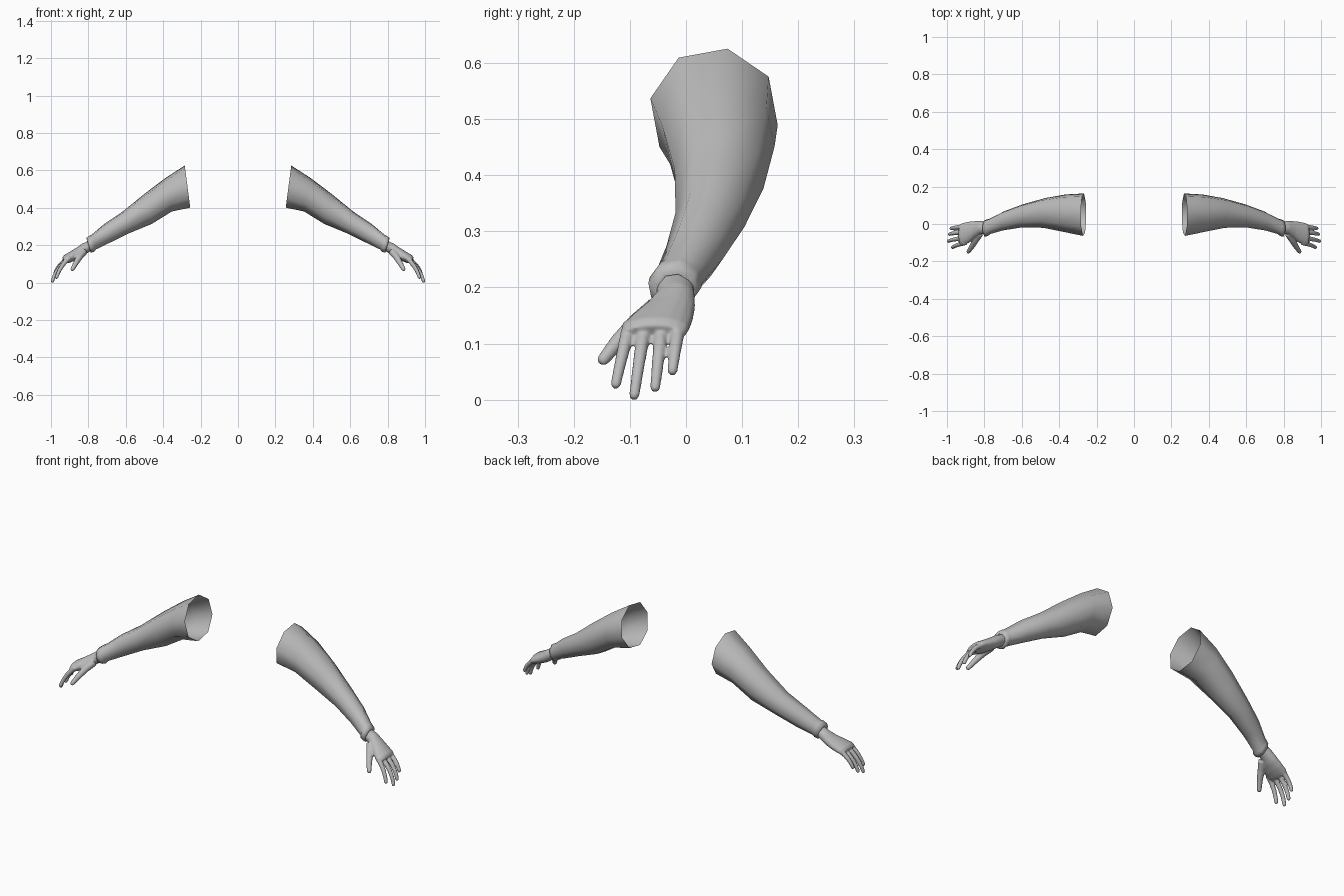
import bpy, bmesh, math
from mathutils import Vector

if "Cube" in bpy.data.objects:
    bpy.data.objects.remove(bpy.data.objects["Cube"])

grey = bpy.data.materials.new("cloth grey")
grey.diffuse_color = (0.5, 0.5, 0.5, 1)
grey.use_nodes = True
grey.node_tree.nodes["Principled BSDF"].inputs["Base Color"].default_value = grey.diffuse_color


def skin_rings(bm, rings, caps):
    """Bridge consecutive vertex loops, optionally closing both ends."""
    loops = [[bm.verts.new(p) for p in ring] for ring in rings]
    n = len(loops[0])
    for a, b in zip(loops, loops[1:]):
        for i in range(n):
            bm.faces.new((a[i], a[(i + 1) % n], b[(i + 1) % n], b[i]))
    if caps:
        bm.faces.new(loops[0][::-1])
        bm.faces.new(loops[-1])


def oval(x, y0, y1, z0, z1, tilt, n, start):
    """Oval section spanning y0..y1 and z0..z1; the top leans outward by tilt."""
    pts = []
    for i in range(n):
        a = math.radians(start) + math.tau * i / n
        dz = math.sin(a) * (z1 - z0) / 2
        pts.append(Vector((x + tilt * dz, (y0 + y1) / 2 + math.cos(a) * (y1 - y0) / 2,
                           (z0 + z1) / 2 + dz)))
    return pts


def digit(bm, path, r0, r1, n=10):
    """Tapered tube with a rounded tip along a path."""
    pts = [Vector(p) for p in path]
    radii = [r0 + (r1 - r0) * i / (len(pts) - 1) for i in range(len(pts))]
    end = (pts[-1] - pts[-2]).normalized()
    for f, s in ((0.55, 0.84), (0.9, 0.45)):
        pts.append(Vector(path[-1]) + end * r1 * f)
        radii.append(r1 * s)
    rings = []
    for i, (p, r) in enumerate(zip(pts, radii)):
        d = (pts[min(i + 1, len(pts) - 1)] - pts[max(i - 1, 0)]).normalized()
        u = d.cross(Vector((0, 1, 0))).normalized()
        v = d.cross(u)
        rings.append([p + r * (u * math.cos(t) + v * math.sin(t))
                      for t in (math.tau * k / n for k in range(n))])
    skin_rings(bm, rings, True)


def finish(bm, name):
    bmesh.ops.recalc_face_normals(bm, faces=bm.faces)
    for f in bm.faces:
        f.smooth = True
    me = bpy.data.meshes.new(name)
    bm.to_mesh(me)
    bm.free()
    me.materials.append(grey)
    ob = bpy.data.objects.new(name, me)
    bpy.context.collection.objects.link(ob)
    return ob


def mirror(ob):
    m = ob.modifiers.new("Mirror", 'MIRROR')
    m.use_mirror_merge = False


# Sleeve: open eight-sided tube from shoulder to a turned-in cuff
sections = [
    (0.270, -0.066, 0.166, 0.398, 0.628, 0.13),
    (0.370, -0.045, 0.160, 0.378, 0.562, 0.18),
    (0.480, -0.022, 0.140, 0.312, 0.476, 0.25),
    (0.600, -0.020, 0.106, 0.262, 0.380, 0.30),
    (0.700, -0.036, 0.068, 0.212, 0.314, 0.30),
    (0.772, -0.056, 0.030, 0.176, 0.256, 0.30),
    (0.780, -0.066, 0.028, 0.165, 0.252, 0.30),
    (0.798, -0.068, 0.022, 0.158, 0.240, 0.30),
    (0.800, -0.050, 0.010, 0.174, 0.224, 0.30),
]
bm = bmesh.new()
skin_rings(bm, [oval(*s, 8, -12) for s in sections], False)
sleeve = finish(bm, "sleeve")
mirror(sleeve)

# Hand: flattened palm fused with four curled fingers and a thumb
palm = [
    (0.785, -0.052, 0.014, 0.176, 0.226, 0.4),
    (0.820, -0.054, 0.016, 0.156, 0.208, 0.5),
    (0.850, -0.075, 0.016, 0.136, 0.186, 0.6),
    (0.885, -0.102, 0.012, 0.118, 0.164, 0.7),
    (0.915, -0.115, 0.006, 0.106, 0.146, 0.8),
    (0.928, -0.110, 0.000, 0.102, 0.132, 0.8),
]
bm = bmesh.new()
skin_rings(bm, [oval(*s, 16, 0) for s in palm], True)
# root y, tip y, tip x, tip z
fingers = [(-0.100, -0.125, 0.970, 0.028), (-0.073, -0.092, 0.992, 0.008),
           (-0.042, -0.055, 0.987, 0.022), (-0.012, -0.024, 0.978, 0.052)]
for ry, ty, tx, tz in fingers:
    root, tip = Vector((0.900, ry, 0.134)), Vector((tx, ty, tz))
    bend = Vector((tx - 0.018, (ry + ty) / 2, 0.55 * tz + 0.45 * 0.134 + 0.012))
    path = [root * (1 - t) ** 2 + bend * 2 * t * (1 - t) + tip * t * t
            for t in (k / 6 for k in range(7))]
    digit(bm, path, 0.0135, 0.0095)
digit(bm, [(0.825, -0.050, 0.165), (0.848, -0.088, 0.136),
           (0.866, -0.120, 0.105), (0.885, -0.147, 0.072)], 0.021, 0.0115)
hand = finish(bm, "hand")
r = hand.modifiers.new("Fuse", 'REMESH')
r.mode = 'VOXEL'
r.voxel_size = 0.004
r.use_smooth_shade = True
s = hand.modifiers.new("Soften", 'SMOOTH')
s.factor = 0.5
s.iterations = 4
mirror(hand)
